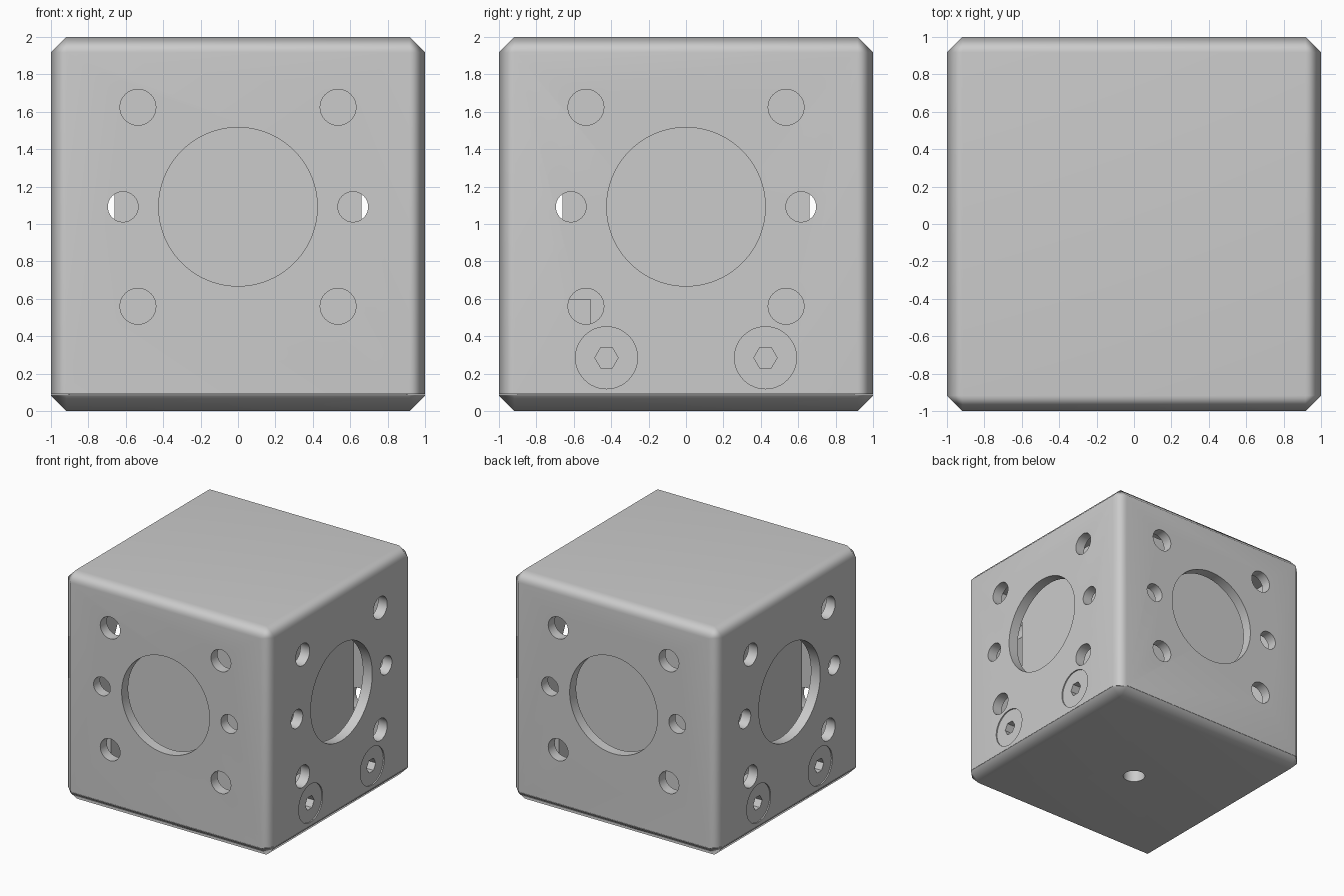
import bpy, bmesh
from math import radians, pi
from mathutils import Matrix, Vector

if "Cube" in bpy.data.objects:
    bpy.data.objects.remove(bpy.data.objects["Cube"])

CHAMFER = 0.083
MID = 1.092   # height of the large openings
SEAM = 0.088  # joint between base plate and shell


def add_box(bm, lo, hi, mat=Matrix()):
    lo, hi = Vector(lo), Vector(hi)
    m = mat @ Matrix.Translation((lo + hi) / 2) @ Matrix.Diagonal((*(hi - lo), 1))
    bmesh.ops.create_cube(bm, size=1, matrix=m)


def add_cyl(bm, x0, x1, y, z, r, seg, mat=Matrix()):
    """Cylinder along x, from x0 to x1."""
    m = mat @ Matrix.Translation(((x0 + x1) / 2, y, z)) @ Matrix.Rotation(pi / 2, 4, 'Y')
    bmesh.ops.create_cone(bm, cap_ends=True, segments=seg, radius1=r,
                          radius2=r, depth=x1 - x0, matrix=m)


def make(name, bm, helper=False):
    bmesh.ops.recalc_face_normals(bm, faces=bm.faces[:])
    me = bpy.data.meshes.new(name)
    bm.to_mesh(me)
    bm.free()
    ob = bpy.data.objects.new(name, me)
    bpy.context.collection.objects.link(ob)
    ob.hide_render = helper
    return ob


def cut(ob, cutter):
    mod = ob.modifiers.new("cut", 'BOOLEAN')
    mod.operation, mod.solver, mod.object = 'DIFFERENCE', 'EXACT', cutter
    bpy.context.view_layer.update()
    dg = bpy.context.evaluated_depsgraph_get()
    me = bpy.data.meshes.new_from_object(ob.evaluated_get(dg))
    ob.modifiers.clear()
    ob.data = me
    bpy.data.objects.remove(cutter)


def smooth(ob, angle):
    bpy.ops.object.select_all(action='DESELECT')
    ob.select_set(True)
    bpy.context.view_layer.objects.active = ob
    bpy.ops.object.shade_smooth_by_angle(angle=radians(angle))
    wn = ob.modifiers.new("normals", 'WEIGHTED_NORMAL')
    wn.keep_sharp = True


def chamfered(name, z0, z1, flat_z):
    """Square block with every edge chamfered except those at height flat_z."""
    bm = bmesh.new()
    add_box(bm, (-1, -1, z0), (1, 1, z1))
    edges = [e for e in bm.edges
             if not all(abs(v.co.z - flat_z) < 1e-4 for v in e.verts)]
    bmesh.ops.bevel(bm, geom=edges, offset=CHAMFER, offset_type='OFFSET',
                    segments=1, affect='EDGES')
    return make(name, bm)


SIDES = [Matrix.Rotation(k * pi / 2, 4, 'Z') for k in range(4)]
SCREW_Y, SCREW_Z = 0.425, 0.285

# Hollow shell, open underneath
shell = chamfered("shell", SEAM + 0.002, 2.0, SEAM + 0.002)
bm = bmesh.new()
add_box(bm, (-0.91, -0.91, -0.2), (0.91, 0.91, 1.91))
cut(shell, make("cavity_cutter", bm, True))

# Openings in all four walls, screw seats in the left and right ones
bm = bmesh.new()
for k, side in enumerate(SIDES):
    add_cyl(bm, 0.85, 1.1, 0, MID, 0.424, 96, side)
    for s in (-1, 1):
        add_cyl(bm, 0.85, 1.1, s * 0.615, MID, 0.081, 32, side)
        for t in (-1, 1):
            add_cyl(bm, 0.85, 1.1, s * 0.535, MID + t * 0.532, 0.096, 32, side)
        if k % 2 == 0:
            add_cyl(bm, 0.85, 1.05, s * SCREW_Y, SCREW_Z, 0.166, 48, side)
cut(shell, make("hole_cutter", bm, True))
smooth(shell, 60)

# Base plate with a low inner lip that closes the seam, and a mounting hole
base = chamfered("base_plate", 0.0, SEAM, SEAM)
bm = bmesh.new()
bmesh.ops.create_cone(bm, cap_ends=True, segments=32, radius1=0.09, radius2=0.09, depth=0.4)
cut(base, make("mount_cutter", bm, True))
smooth(base, 60)
bm = bmesh.new()
for side in SIDES:
    add_box(bm, (0.85, -0.9, SEAM), (0.9, 0.9, 0.11), side)
make("base_lip", bm)

# Screw tabs rising from the base
bm = bmesh.new()
for side in SIDES[::2]:
    for s in (-1, 1):
        add_box(bm, (0.81, s * SCREW_Y - 0.17, SEAM), (0.905, s * SCREW_Y + 0.17, 0.45), side)
make("screw_tabs", bm)

# Slightly sunk screws with hexagonal sockets
bm, hexes = bmesh.new(), bmesh.new()
for side in SIDES[::2]:
    for s in (-1, 1):
        add_cyl(bm, 0.83, 0.99, s * SCREW_Y, SCREW_Z, 0.166, 48, side)
        add_cyl(hexes, 0.89, 1.1, s * SCREW_Y, SCREW_Z, 0.062, 6, side)
screws = make("screws", bm)
cut(screws, make("socket_cutter", hexes, True))
smooth(screws, 40)

# Inner case behind the openings, with a connector on its left and right sides
bm = bmesh.new()
add_box(bm, (-0.66, -0.66, SEAM), (0.66, 0.66, 1.88))
case = make("inner_case", bm)
bm = bmesh.new()
bmesh.ops.create_cone(bm, cap_ends=True, segments=32, radius1=0.09, radius2=0.09, depth=0.5)
cut(case, make("case_cutter", bm, True))
bm = bmesh.new()
for side in SIDES[::2]:
    add_box(bm, (0.65, -0.66, 0.42), (0.69, -0.51, 0.6), side)
make("connectors", bm)
